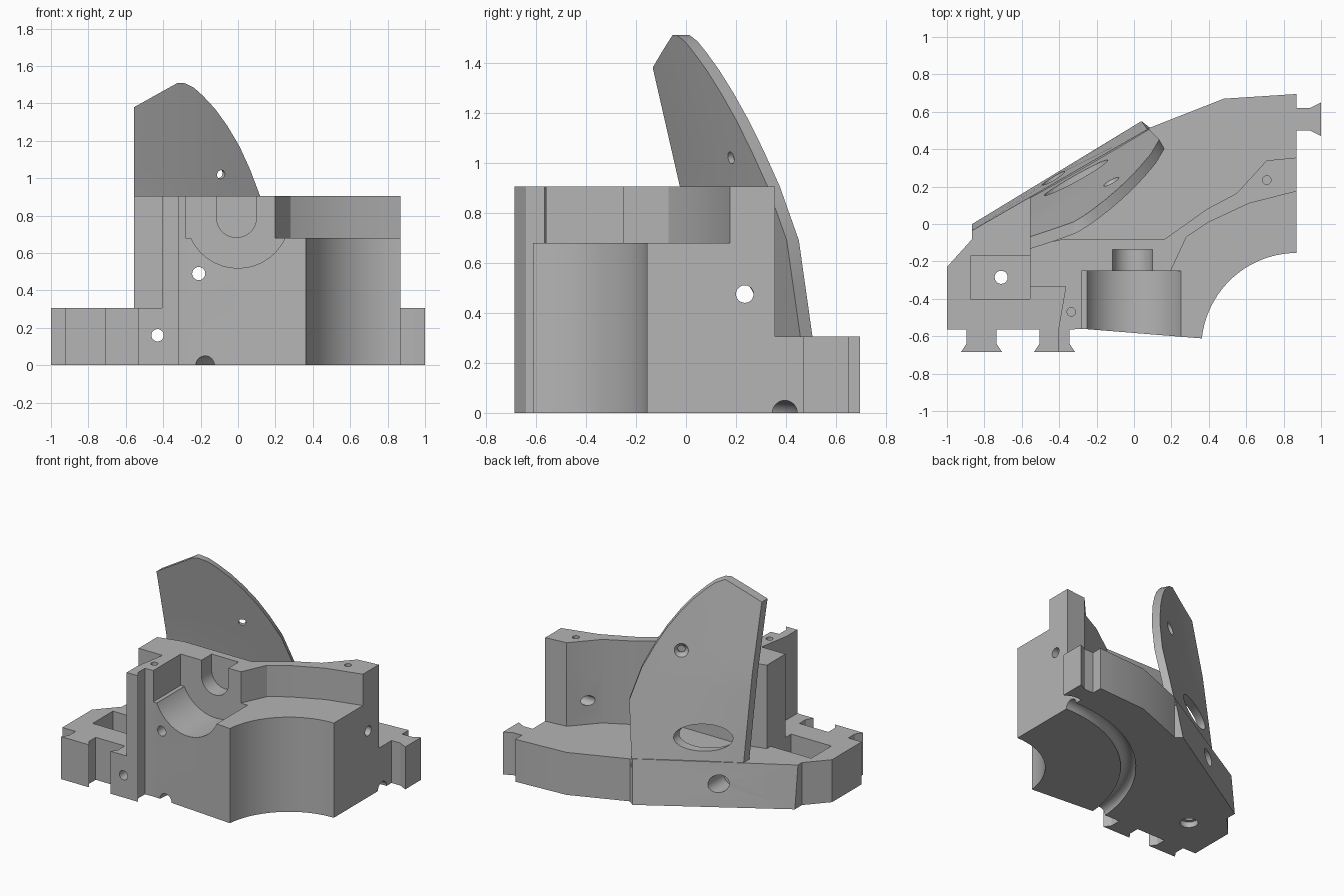
import bpy, bmesh, math
from mathutils import Vector, Matrix

if "Cube" in bpy.data.objects:
    bpy.data.objects.remove(bpy.data.objects["Cube"])

grey = bpy.data.materials.new("plain grey")
grey.diffuse_color = (0.46, 0.46, 0.46, 1)
grey.use_nodes = True
grey.node_tree.nodes["Principled BSDF"].inputs["Base Color"].default_value = grey.diffuse_color


def add(name, bm):
    bmesh.ops.recalc_face_normals(bm, faces=bm.faces)
    me = bpy.data.meshes.new(name)
    bm.to_mesh(me)
    bm.free()
    me.materials.append(grey)
    ob = bpy.data.objects.new(name, me)
    bpy.context.collection.objects.link(ob)
    return ob


def prism(name, pts, z0, z1, moved={}):
    """Extrude a plan outline; moved gives other positions for some top corners."""
    bm = bmesh.new()
    lo = [bm.verts.new((x, y, z0)) for x, y in pts]
    hi = [bm.verts.new((*moved.get(p, p), z1)) for p in pts]
    bm.faces.new(lo[::-1])
    bm.faces.new(hi)
    n = len(pts)
    for i in range(n):
        j = (i + 1) % n
        bm.faces.new((lo[i], lo[j], hi[j], hi[i]))
    return add(name, bm)


def rod(a, b, r, r2=None, squash=1.0, seg=32):
    """Cylinder or cone cutter from a to b; squash flattens its height."""
    a, b = Vector(a), Vector(b)
    bm = bmesh.new()
    bmesh.ops.create_cone(bm, cap_ends=True, segments=seg, radius1=r,
                          radius2=r if r2 is None else r2, depth=(b - a).length)
    rot = (b - a).to_track_quat('Z', 'Y').to_matrix().to_4x4()
    bmesh.ops.transform(bm, matrix=Matrix.Translation((a + b) / 2)
                        @ Matrix.Diagonal((1, 1, squash, 1)) @ rot, verts=bm.verts)
    return add("cutter", bm)


def box(x0, x1, y0, y1, z0, z1):
    return prism("cutter", [(x0, y0), (x1, y0), (x1, y1), (x0, y1)], z0, z1)


def torus(cx, cy, R, r, n=96, m=20):
    bm = bmesh.new()
    rings = []
    for i in range(n):
        a = 2 * math.pi * i / n
        rings.append([bm.verts.new((cx + (R + r * math.cos(t)) * math.cos(a),
                                    cy + (R + r * math.cos(t)) * math.sin(a), r * math.sin(t)))
                      for t in (2 * math.pi * (k + .5) / m for k in range(m))])
    for i in range(n):
        p, q = rings[i], rings[(i + 1) % n]
        for k in range(m):
            bm.faces.new((p[k], q[k], q[(k + 1) % m], p[(k + 1) % m]))
    return add("cutter", bm)


def cut(obs, cutters):
    for ob in obs:
        for c in cutters:
            m = ob.modifiers.new("cut", 'BOOLEAN')
            m.operation, m.solver, m.object = 'DIFFERENCE', 'EXACT', c
        dg = bpy.context.evaluated_depsgraph_get()
        me = bpy.data.meshes.new_from_object(ob.evaluated_get(dg))
        ob.modifiers.clear()
        ob.data = me
    for c in cutters:
        bpy.data.objects.remove(c)


# Shared outline runs: round front recess and dovetail tabs
recess = [(.87 + .51 * math.cos(t), -.665 + .51 * math.sin(t))
          for t in (math.radians(174 - 84 * i / 20) for i in range(21))]


def tab(cx):
    return [(cx - .08, -.565), (cx - .08, -.64), (cx - .11, -.685),
            (cx + .11, -.685), (cx + .08, -.64), (cx + .08, -.565)]


# Base slab with three dovetails; its back left side leans inward
base = prism("base", [(-1, -.565)] + tab(-.815) + tab(-.425) + [(-.28, -.56)] + recess + [
    (.87, .5), (.94, .5), (1, .47), (1, .65), (.94, .62), (.87, .62), (.87, .695),
    (.48, .67), (.085, .515), (.04, .55), (-.865, 0), (-.865, -.08), (-1, -.23)],
    0, .305, {(.04, .55): (.072, .506), (-.865, 0): (-.865, -.035)})

# Upper block: full lower storey, then the raised wall behind the ledge
back = [(.87, .355), (.71, .34), (.55, .165), (.39, .08), (.165, -.08),
        (-.38, -.08), (-.555, -.125), (-.555, -.335), (-.365, -.335),
        (-.405, -.565), (-.405, -.685), (-.315, -.685), (-.345, -.64),
        (-.345, -.565), (-.28, -.56)]
block = prism("lower_block", back + recess, .305, .68)
wall = prism("upper_wall", back + [(-.28, -.25), (.197, -.25), (.28, -.07), (.4, .01),
                                   (.615, .11), (.87, .175)], .68, .905)


# Leaning curved fin, lofted from rows between its two edges
def lerp_table(tab_, z):
    for (z0, x0), (z1, x1) in zip(tab_, tab_[1:]):
        if z <= z1:
            return x0 + (x1 - x0) * (z - z0) / (z1 - z0)
    return tab_[-1][1]


right_edge = [(.25, .075), (.305, .08), (.69, .135), (.905, .09), (1.05, .035), (1.17, -.02),
              (1.28, -.085), (1.37, -.15), (1.44, -.215), (1.485, -.265), (1.51, -.318)]
left_edge = [(.25, -.555), (1.38, -.555), (1.51, -.322)]


def fin_point(x, z, t):
    u = (.14 - x) / .695
    d = .45 - .195 * z + .05 * u * u * min(1, z / .9) - t
    return (x, (d + .52 * x) / .855, z)


bm = bmesh.new()
levels = sorted([r[0] for r in right_edge] + [.5, .8, 1.38])
N, outer, inner = 8, [], []
for z in levels:
    a, b = lerp_table(left_edge, z), lerp_table(right_edge, z)
    ro, ri = [], []
    for i in range(N + 1):
        f = i / N
        x = a + (b - a) * f
        ro.append(bm.verts.new(fin_point(x, z, 0)))
        ri.append(bm.verts.new(fin_point(x + .028 * f, z, .056)))
    outer.append(ro)
    inner.append(ri)
for k in range(len(levels) - 1):
    o, p, q, s = outer[k], outer[k + 1], inner[k], inner[k + 1]
    for i in range(N):
        bm.faces.new((o[i], o[i + 1], p[i + 1], p[i]))
        bm.faces.new((q[i], s[i], s[i + 1], q[i + 1]))
    bm.faces.new((o[0], p[0], s[0], q[0]))
    bm.faces.new((o[N], q[N], s[N], p[N]))
for k in (0, -1):
    for i in range(N):
        bm.faces.new((outer[k][i], outer[k][i + 1], inner[k][i + 1], inner[k][i]))
fin = add("fin", bm)

# Shaft bore and its smaller bearing slot, both open at the top
cut([block, wall], [rod((0, -.8, .797), (0, -.25, .797), .278, seg=40)])
cut([block, wall], [rod((-.008, -.3, .79), (-.008, -.135, .79), .107),
                    box(-.115, .099, -.3, -.135, .79, 1)])

# Cross holes through the block
cut([block], [rod((-.21, -.8, .49), (-.21, .1, .49), .035),
              rod((-.7, .235, .475), (1.1, .235, .475), .035)])
# Blind holes in the top
cut([wall], [rod((.71, .235, .75), (.71, .235, 1), .023),
             rod((-.335, -.47, .75), (-.335, -.47, 1), .023)])

# Fin openings: long relief and countersunk screw hole
n = Vector((-.52, .855, .19)).normalized()
c = Vector(fin_point(-.12, 1.03, 0))
cut([fin], [rod((-.31, -.1, .46), (-.31, .6, .46), .17, squash=.53, seg=40),
            rod(c - n * .2, c + n * .2, .024),
            rod(c - n * .035, c + n * .02, .022, .06)])

# Base pocket, bolt hole, long front-to-back hole and curved channel below
cut([base], [box(-.875, -.555, -.4, -.17, .1, .5),
             rod((-.71, -.285, -.1), (-.71, -.285, .3), .035),
             rod((-.71, -.285, -.1), (-.71, -.285, .04), .06),
             rod((-.43, -.8, .16), (-.43, .5, .16), .033),
             rod((-.43, .1, .16), (-.43, .5, .16), .06),
             torus(.87, -.655, 1.05, .05)])

for ob in (base, block, wall, fin):
    bpy.ops.object.select_all(action='DESELECT')
    ob.select_set(True)
    bpy.context.view_layer.objects.active = ob
    bpy.ops.object.shade_smooth_by_angle(angle=math.radians(25))
